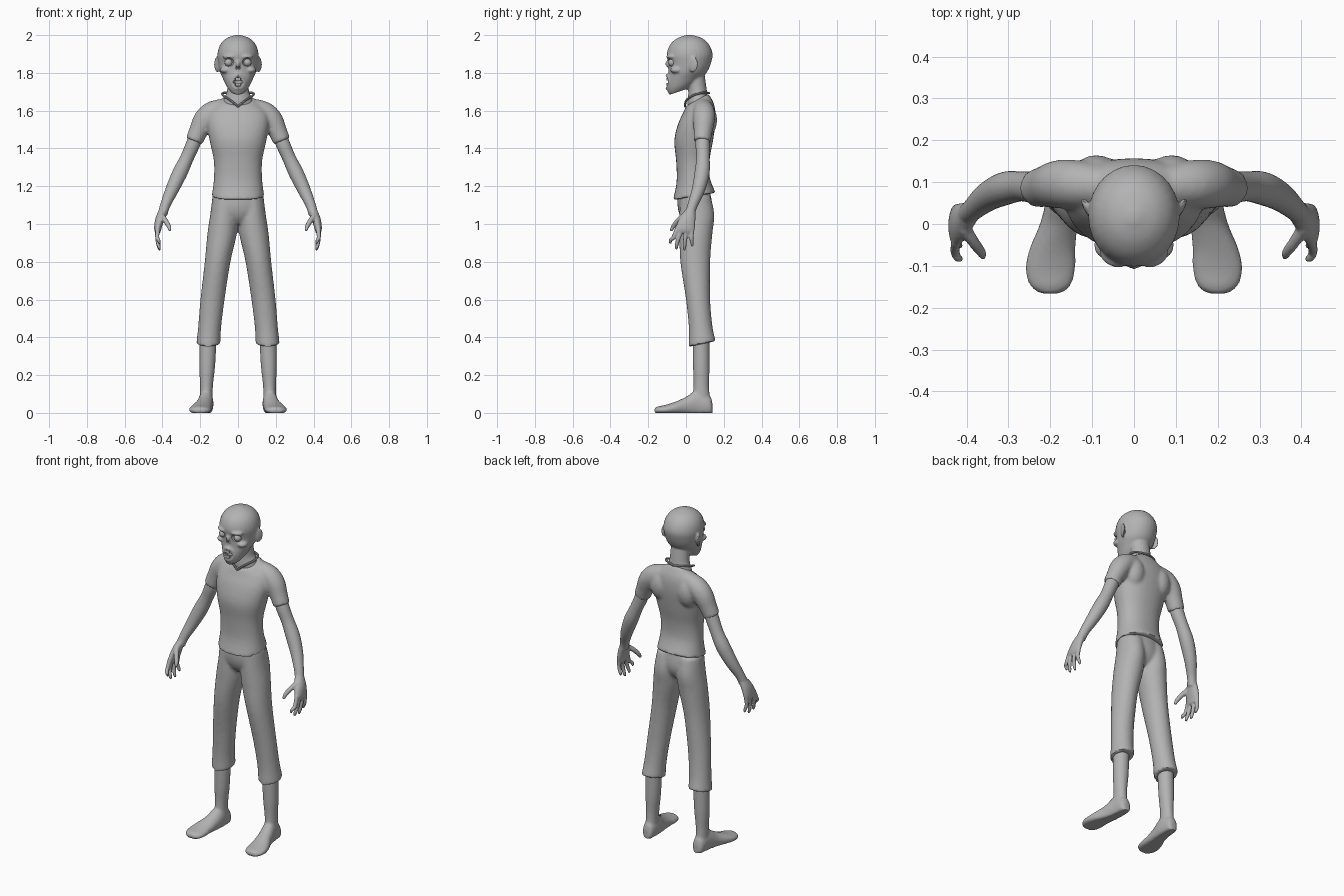
import bpy, bmesh, math
from mathutils import Vector, Matrix

if "Cube" in bpy.data.objects:
    bpy.data.objects.remove(bpy.data.objects["Cube"])

grey = bpy.data.materials.new("plain_grey")
grey.diffuse_color = (0.45, 0.45, 0.45, 1)
grey.use_nodes = True
grey.node_tree.nodes["Principled BSDF"].inputs["Base Color"].default_value = grey.diffuse_color


def spline(keys, steps):
    """Smoothly interpolate a list of equal-length tuples."""
    k = [keys[0]] + list(keys) + [keys[-1]]
    out = []
    for i in range(1, len(k) - 2):
        for s in range(steps):
            t = s / steps
            out.append([0.5 * (2 * b + (c - a) * t + (2 * a - 5 * b + 4 * c - d) * t * t
                               + (3 * b - a - 3 * c + d) * t ** 3)
                        for a, b, c, d in zip(k[i - 1], k[i], k[i + 1], k[i + 2])])
    return out + [list(keys[-1])]


def skin(bm, rings):
    """Bridge rings of points into a closed body."""
    vs = [[bm.verts.new(p) for p in r] for r in rings]
    n = len(vs[0])
    for a, b in zip(vs, vs[1:]):
        for i in range(n):
            bm.faces.new((a[i], a[(i + 1) % n], b[(i + 1) % n], b[i]))
    bm.faces.new(vs[0][::-1])
    bm.faces.new(vs[-1])


def stack(bm, keys, power=1.0, n=28):
    """Loft of level rings: (z front, z back, x centre, half width, y front, y back)."""
    rings = []
    for zf, zb, xc, hw, yf, yb in spline(keys, 4):
        ring = []
        for i in range(n):
            a = 2 * math.pi * i / n
            c = math.copysign(abs(math.cos(a)) ** power, math.cos(a))
            s = math.copysign(abs(math.sin(a)) ** power, math.sin(a))
            ring.append((xc + hw * c, (yf + yb) / 2 + (yb - yf) / 2 * s,
                         zf + (zb - zf) * (s + 1) / 2))
        rings.append(ring)
    skin(bm, rings)


def tube(bm, keys, n=14, steps=4):
    """Round limb along (x, y, z, radius) points."""
    pts = spline(keys, steps)
    rings = []
    for i, p in enumerate(pts):
        t = Vector(pts[min(i + 1, len(pts) - 1)][:3]) - Vector(pts[max(i - 1, 0)][:3])
        t.normalize()
        u = t.cross(Vector((0.05, 1, 0.1))).normalized()
        v = t.cross(u)
        rings.append([Vector(p[:3]) + p[3] * (u * math.cos(2 * math.pi * j / n)
                      + v * math.sin(2 * math.pi * j / n)) for j in range(n)])
    skin(bm, rings)


def ball(bm, loc, scale, turn=0.0):
    m = (Matrix.Translation(loc) @ Matrix.Rotation(turn, 4, 'Z')
         @ Matrix.Diagonal((*scale, 1)))
    bmesh.ops.create_uvsphere(bm, u_segments=20, v_segments=12, radius=1, matrix=m)


def finish(name, bm, voxel=0, mirror=False, smooth=0, cutter=None, angle=40):
    """Turn the body into an object, fuse its volumes and bake the modifiers."""
    bmesh.ops.recalc_face_normals(bm, faces=bm.faces)
    me = bpy.data.meshes.new(name)
    bm.to_mesh(me)
    bm.free()
    ob = bpy.data.objects.new(name, me)
    bpy.context.collection.objects.link(ob)
    if mirror:
        ob.modifiers.new("mirror", 'MIRROR').use_mirror_merge = False
    if voxel:
        r = ob.modifiers.new("fuse", 'REMESH')
        r.mode, r.voxel_size = 'VOXEL', voxel
    if smooth:
        s = ob.modifiers.new("soften", 'SMOOTH')
        s.iterations, s.factor = smooth, 0.5
    if cutter:
        b = ob.modifiers.new("cut", 'BOOLEAN')
        b.operation, b.object, b.solver = 'DIFFERENCE', cutter, 'EXACT'
    baked = bpy.data.meshes.new_from_object(ob.evaluated_get(
        bpy.context.evaluated_depsgraph_get()))
    ob.modifiers.clear()
    ob.data = baked
    baked.materials.clear()
    baked.materials.append(grey)
    bpy.ops.object.select_all(action='DESELECT')
    ob.select_set(True)
    bpy.context.view_layer.objects.active = ob
    bpy.ops.object.shade_smooth_by_angle(angle=math.radians(angle))
    return ob


# shirt: torso, shoulder blades and sleeves
bm = bmesh.new()
stack(bm, [(1.125, 1.165, 0, .14, -.07, .157), (1.22, 1.25, 0, .128, -.05, .125),
           (1.33, 1.34, 0, .128, -.052, .125), (1.44, 1.44, 0, .15, -.062, .143),
           (1.53, 1.55, 0, .165, -.042, .157), (1.595, 1.63, 0, .145, -.012, .15),
           (1.625, 1.69, 0, .082, 0, .12)], 0.9)
for s in (-1, 1):
    ball(bm, (s * .09, .105, 1.55), (.065, .06, .09))
    tube(bm, [(s * .08, .09, 1.615, .05), (s * .14, .095, 1.59, .058), (s * .18, .095, 1.55, .058),
              (s * .21, .09, 1.49, .05), (s * .233, .085, 1.437, .046)], 20)
finish("shirt", bm, 0.009, smooth=5)

# collar band
bm = bmesh.new()
tube(bm, [(0, -.006, 1.622, .006), (.04, .002, 1.655, .006), (.08, .04, 1.682, .006),
          (.072, .09, 1.695, .006), (0, .122, 1.693, .006)], 8)
finish("collar", bm, mirror=True)

# trousers: legs and hips
bm = bmesh.new()
for s in (-1, 1):
    stack(bm, [(.35, .38, s * .157, .064, .015, .157), (.45, .46, s * .15, .061, .015, .14),
               (.6, .6, s * .135, .064, 0, .128), (.8, .8, s * .108, .068, -.03, .128),
               (.95, .95, s * .084, .078, -.035, .14), (1.05, 1.05, s * .075, .072, -.035, .15),
               (1.15, 1.15, s * .07, .065, -.03, .13)])
stack(bm, [(1.0, 1.0, 0, .06, 0, .1), (1.04, 1.04, 0, .13, -.03, .13),
           (1.1, 1.1, 0, .137, -.045, .14), (1.2, 1.2, 0, .12, -.04, .12)])
finish("trousers", bm, 0.009, smooth=4)

# bare shins and feet
bm = bmesh.new()
stack(bm, [(.06, .06, .168, .034, .03, .13), (.14, .14, .167, .034, .04, .122),
           (.25, .25, .163, .042, .037, .125), (.42, .42, .158, .046, .035, .125)])
rings = []
for y, xc, hw, top in spline([(.14, .166, .015, .05), (.125, .168, .033, .09), (.06, .17, .04, .12),
                              (0, .18, .045, .085), (-.06, .195, .055, .058), (-.11, .2, .06, .042),
                              (-.15, .2, .047, .034), (-.167, .2, .02, .025)], 4):
    rings.append([(xc + hw * math.cos(a), y, max(0, top * (.4 + .6 * math.sin(a))))
                  for a in [2 * math.pi * i / 24 for i in range(24)]])
skin(bm, rings)
finish("feet", bm, 0.007, smooth=3)
feet = bpy.data.objects["feet"]
low = min(v.co.z for v in feet.data.vertices)
for v in feet.data.vertices:
    v.co.z -= low if v.co.z < .2 else 0
bm = bmesh.new()
bm.from_mesh(feet.data)
bpy.data.objects.remove(feet)
finish("feet", bm, mirror=True)

# arms with palms, fingers and thumbs
bm = bmesh.new()
tube(bm, [(.2, .095, 1.52, .035), (.235, .088, 1.43, .038), (.27, .09, 1.35, .036),
          (.308, .085, 1.27, .04), (.35, .065, 1.18, .035), (.385, .035, 1.1, .027),
          (.4, .02, 1.05, .026)], 18)
stack(bm, [(1.08, 1.08, .393, .024, 0, .05), (1.03, 1.03, .412, .025, -.035, .05),
           (.98, .98, .424, .02, -.055, .048), (.955, .955, .425, .015, -.05, .042)])
for y0, y1, z1 in ((-.042, -.082, .895), (-.018, -.05, .865), (.01, -.008, .86), (.034, .032, .88)):
    tube(bm, [(.424, y0, .985, .013), (.428, (y0 + y1) / 2 - .004, .93, .0115),
              (.42, y1, z1 + .02, .01), (.413, y1, z1, .006)], 10)
tube(bm, [(.405, -.01, 1.045, .016), (.382, -.045, 1.015, .014), (.365, -.068, .985, .012),
          (.36, -.08, .962, .007)], 10)
finish("arms", bm, 0.0055, mirror=True, smooth=2)

# cutter for eye sockets, nose hole and mouth
bm = bmesh.new()
for s in (-1, 1):
    ball(bm, (s * .05, -.103, 1.855), (.03, .032, .026))
    ball(bm, (s * .008, -.112, 1.825), (.007, .025, .014))
ball(bm, (0, -.108, 1.752), (.027, .042, .027))
cut = finish("face_cutter", bm)
cut.hide_render = True

# head: skull, jaw, cheekbones, brows, lips, ears and neck
bm = bmesh.new()
stack(bm, [(1.684, 1.72, 0, .038, -.088, .02), (1.71, 1.75, 0, .06, -.1, .06),
           (1.755, 1.785, 0, .08, -.1, .095), (1.8, 1.81, 0, .096, -.093, .115),
           (1.85, 1.85, 0, .105, -.094, .132), (1.9, 1.9, 0, .109, -.102, .141),
           (1.95, 1.95, 0, .094, -.084, .122), (1.984, 1.984, 0, .06, -.045, .085),
           (2.001, 2.001, 0, .012, .005, .03)])
stack(bm, [(1.56, 1.6, 0, .085, .02, .11), (1.635, 1.68, 0, .075, .008, .113),
           (1.7, 1.71, 0, .058, .012, .11), (1.78, 1.78, 0, .056, 0, .1)])
for s in (-1, 1):
    ball(bm, (s * .066, -.05, 1.815), (.03, .034, .018))
    ball(bm, (s * .048, -.08, 1.886), (.036, .022, .013), s * .4)
    ball(bm, (s * .11, .036, 1.845), (.009, .03, .042), s * -.5)
ball(bm, (0, -.09, 1.848), (.013, .019, .022))
lips = [(.032 * math.cos(a), -.1 + .014 * abs(math.cos(a)), 1.752 + .034 * math.sin(a), .009)
        for a in [2 * math.pi * i / 16 for i in range(17)]]
tube(bm, lips, 10, 2)
finish("head", bm, 0.006, smooth=3, cutter=cut)
bpy.data.objects.remove(cut)

# eyeballs
bm = bmesh.new()
ball(bm, (.05, -.074, 1.855), (.021, .021, .021))
finish("eyes", bm, mirror=True)

# two rows of teeth
bm = bmesh.new()
for z in (1.738, 1.768):
    for i in range(-2, 3):
        m = Matrix.Translation((i * .0098, -.098 + .002 * i * i, z)) @ Matrix.Diagonal((.0088, .012, .017, 1))
        bmesh.ops.create_cube(bm, size=1, matrix=m)
finish("teeth", bm)
